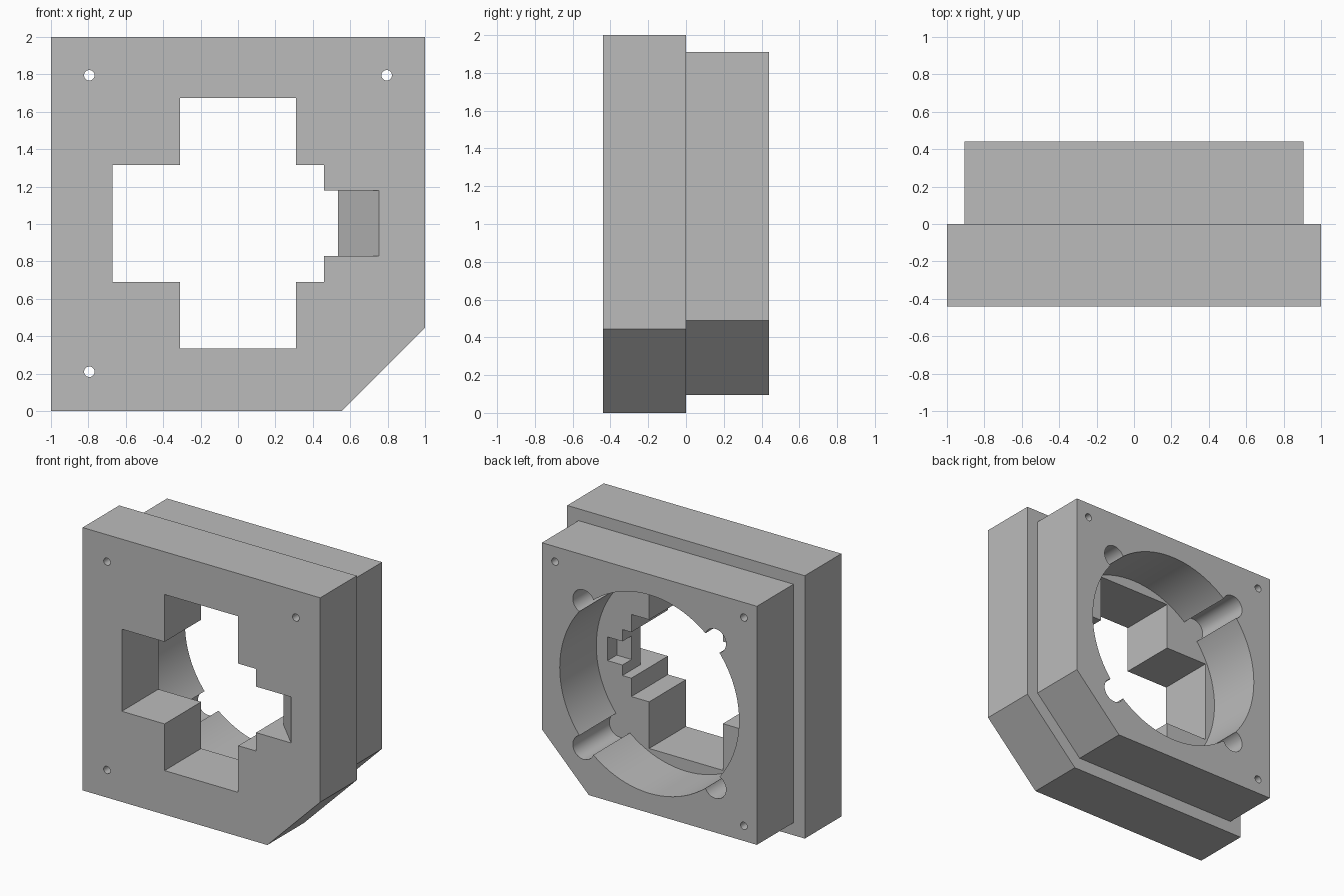
import bpy, bmesh, math

if "Cube" in bpy.data.objects:
    bpy.data.objects.remove(bpy.data.objects["Cube"], do_unlink=True)

grey = bpy.data.materials.new("plain_grey")
grey.use_nodes = True
grey.diffuse_color = (0.5, 0.5, 0.5, 1)
grey.node_tree.nodes["Principled BSDF"].inputs["Base Color"].default_value = (0.5, 0.5, 0.5, 1)


def prism(name, points, low, high, axis="y"):
    """Extrude a flat profile along y (points are x, z) or z (points are x, y)."""
    bm = bmesh.new()
    place = (lambda a, b, d: (a, d, b)) if axis == "y" else (lambda a, b, d: (a, b, d))
    rings = [[bm.verts.new(place(a, b, d)) for a, b in points] for d in (low, high)]
    for ring in rings:
        bm.faces.new(ring)
    count = len(points)
    for i in range(count):
        j = (i + 1) % count
        bm.faces.new((rings[0][i], rings[0][j], rings[1][j], rings[1][i]))
    bmesh.ops.recalc_face_normals(bm, faces=bm.faces[:])
    mesh = bpy.data.meshes.new(name)
    bm.to_mesh(mesh)
    bm.free()
    mesh.materials.append(grey)
    obj = bpy.data.objects.new(name, mesh)
    bpy.context.collection.objects.link(obj)
    return obj


def circle(x, z, radius, sides):
    return [(x + radius * math.cos(math.tau * i / sides),
             z + radius * math.sin(math.tau * i / sides)) for i in range(sides)]


def rect(x0, x1, z0, z1):
    return [(x0, z0), (x1, z0), (x1, z1), (x0, z1)]


def block(x, z0, z1, corner_x, corner_z):
    """Square outline with one lower corner cut off."""
    return [(-x, z0), (corner_x, z0), (x, corner_z), (x, z1), (-x, z1)]


def combine(target, tool, operation="DIFFERENCE"):
    mod = target.modifiers.new("combine", "BOOLEAN")
    mod.operation = operation
    mod.solver = "EXACT"
    mod.object = tool
    bpy.context.view_layer.objects.active = target
    bpy.ops.object.modifier_apply(modifier=mod.name)
    bpy.data.objects.remove(tool, do_unlink=True)


# Wide front block and smaller rear block, fused together
housing = prism("housing", block(1, 0, 2, 0.555, 0.445), -0.44, 0)
rear = prism("rear_block", block(0.905, 0.095, 1.91, 0.51, 0.49), -0.1, 0.44)
combine(housing, rear, "UNION")

# Round rear bore with four diagonal grooves
combine(housing, prism("bore", circle(0, 1, 0.755, 96), 0, 0.6))
for sx in (-1, 1):
    for sz in (-1, 1):
        groove = circle(sx * 0.555, 1 + sz * 0.555, 0.09, 32)
        combine(housing, prism("groove", groove, 0, 0.6))

# Cross-shaped opening through the front
cross = [(-0.67, 0.69), (-0.31, 0.69), (-0.31, 0.335), (0.31, 0.335),
         (0.31, 0.69), (0.46, 0.69), (0.46, 1.315), (0.31, 1.315),
         (0.31, 1.675), (-0.31, 1.675), (-0.31, 1.315), (-0.67, 1.315)]
combine(housing, prism("cross_opening", cross, -0.6, 0.2))

# Side slot with a sloped front, and a small catch pocket behind it
slot = [(0.4, -0.5), (0.815, -0.5), (0.535, -0.22), (0.535, 0.2), (0.4, 0.2)]
combine(housing, prism("side_slot", slot, 0.83, 1.18, "z"))
combine(housing, prism("catch_pocket", rect(0.5, 0.66, 0.91, 1.09), -0.11, 0.1))

# Three screw holes
for x, z in ((-0.795, 1.795), (0.795, 1.795), (-0.795, 0.21)):
    combine(housing, prism("screw_hole", circle(x, z, 0.028, 24), -0.6, 0.6))

bpy.ops.object.select_all(action="DESELECT")
housing.select_set(True)
bpy.context.view_layer.objects.active = housing
bpy.ops.object.shade_smooth_by_angle(angle=math.radians(30))
